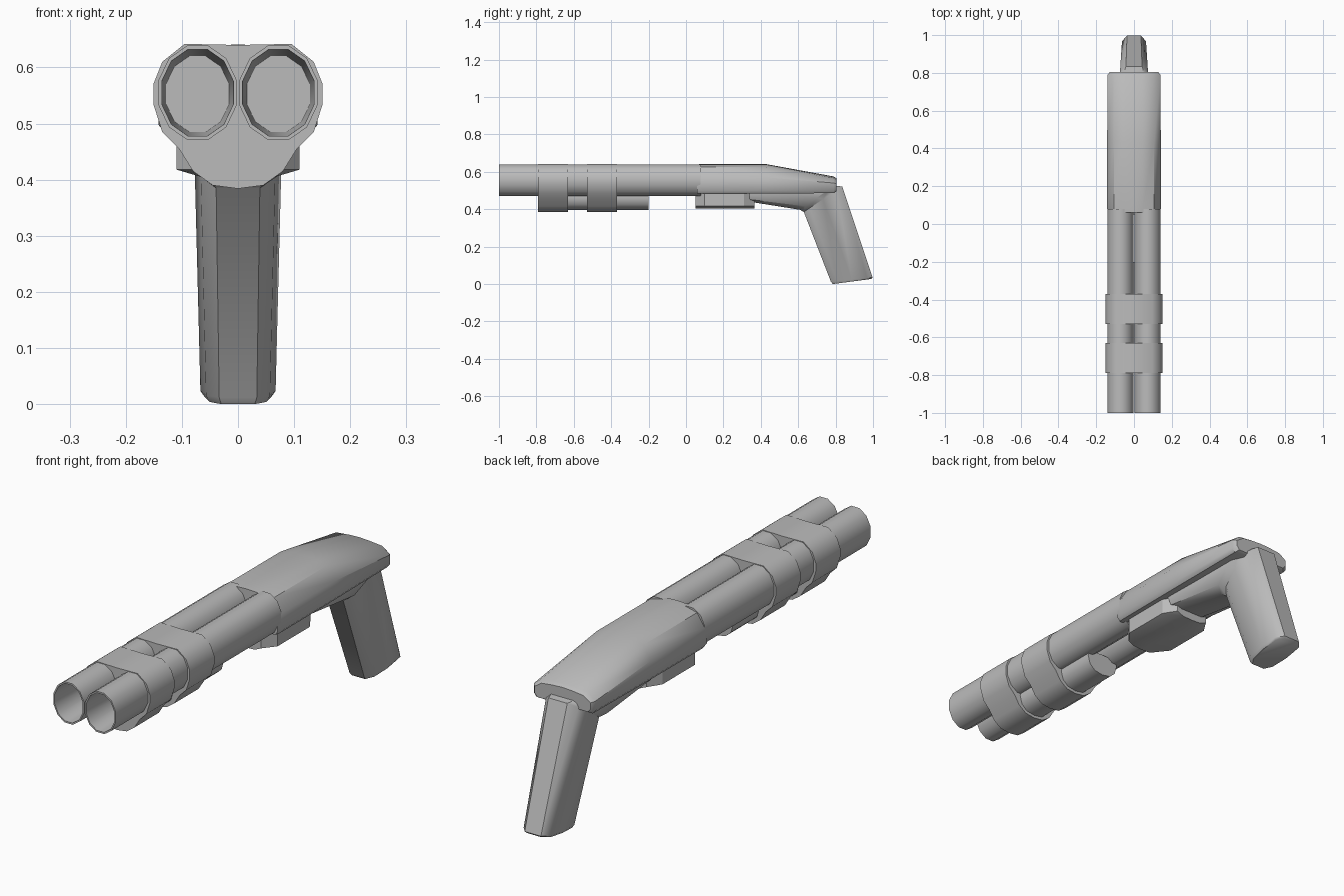
import bpy, bmesh, math

if "Cube" in bpy.data.objects:
    bpy.data.objects.remove(bpy.data.objects["Cube"])

grey = bpy.data.materials.new("gunmetal_grey")
grey.diffuse_color = (0.5, 0.5, 0.5, 1)
grey.use_nodes = True
grey.node_tree.nodes["Principled BSDF"].inputs["Base Color"].default_value = grey.diffuse_color


def loft(name, rings, angle=40, capped=True):
    """Skin a list of equal-length point rings into a closed object."""
    bm = bmesh.new()
    loops = [[bm.verts.new(p) for p in r] for r in rings]
    n = len(rings[0])
    for a, b in zip(loops, loops[1:]):
        for i in range(n):
            bm.faces.new((a[i], a[(i + 1) % n], b[(i + 1) % n], b[i]))
    if capped:
        bm.faces.new(loops[0])
        bm.faces.new(loops[-1])
    bmesh.ops.recalc_face_normals(bm, faces=bm.faces)
    me = bpy.data.meshes.new(name)
    bm.to_mesh(me)
    bm.free()
    me.materials.append(grey)
    ob = bpy.data.objects.new(name, me)
    bpy.context.collection.objects.link(ob)
    bpy.ops.object.select_all(action='DESELECT')
    ob.select_set(True)
    bpy.context.view_layer.objects.active = ob
    bpy.ops.object.shade_smooth_by_angle(angle=math.radians(angle))
    return ob


def mirrored(half):
    """Close a right-hand outline (x, z) from top to bottom by mirroring it."""
    return half + [(-x, z) for x, z in reversed(half) if x > 0]


def section(y, half):
    return [(x, y, z) for x, z in mirrored(half)]


def ellipse(cx, y, cz, rx, rz, n=12):
    return [(cx + rx * math.cos(math.tau * (i + .5) / n), y,
             cz + rz * math.sin(math.tau * (i + .5) / n)) for i in range(n)]


# Twin barrels with open, narrowing bores
for side, x in (("left", -0.072), ("right", 0.072)):
    loft(side + "_barrel", [
        ellipse(x, 0.08, 0.555, 0.072, 0.087),
        ellipse(x, -1.0, 0.555, 0.072, 0.087),
        ellipse(x, -1.0, 0.555, 0.066, 0.080),
        ellipse(x, -0.3, 0.547, 0.040, 0.046)])

# Clamp bands around barrels and magazine
band = [(0, 0.64), (0.095, 0.642), (0.135, 0.61), (0.151, 0.57), (0.151, 0.535),
        (0.135, 0.485), (0.105, 0.455), (0.08, 0.415), (0.045, 0.39), (0, 0.384)]
for name, y in (("front_band", -0.79), ("rear_band", -0.53)):
    loft(name, [section(y, band), section(y + 0.16, band)])

# Magazine tube under the barrels
tube = [(0, 0.49), (0.07, 0.485), (0.075, 0.46), (0.065, 0.425), (0.04, 0.403), (0, 0.396)]
loft("magazine", [section(-0.785, tube), section(-0.2, tube)])


# Receiver with a sloping rear
def receiver_ring(y, top, shoulder, mid, bottom, w):
    return section(y, [(0, top), (0.045 * w / 0.14, top - 0.002), (w * 0.75, shoulder),
                       (w, mid), (w, bottom + 0.015), (w - 0.012, bottom), (0, bottom)])


loft("receiver", [
    receiver_ring(0.06, 0.640, 0.622, 0.57, 0.485, 0.138),
    receiver_ring(0.08, 0.641, 0.625, 0.57, 0.483, 0.142),
    receiver_ring(0.43, 0.641, 0.625, 0.57, 0.484, 0.142),
    receiver_ring(0.79, 0.575, 0.567, 0.54, 0.486, 0.140),
    receiver_ring(0.805, 0.565, 0.557, 0.535, 0.495, 0.128)])

# Lower block under the receiver
loft("lower_block", [section(y, [(0, 0.49), (w, 0.49), (w, 0.418), (w * 0.6, 0.405), (0, 0.403)])
                     for y, w in ((0.05, 0.07), (0.10, 0.11), (0.31, 0.11), (0.365, 0.075))], 30)


# Neck and pistol grip swept as one rounded form
def grip_ring(front, rear, w):
    shape = mirrored([(0.55, 1), (0.95, 0.86), (1, 0.5), (0.85, 0.15), (0.5, 0)])
    return [(x * w, front[0] + (rear[0] - front[0]) * t, front[1] + (rear[1] - front[1]) * t)
            for x, t in shape]


loft("neck_and_grip", [
    grip_ring((0.34, 0.440), (0.34, 0.52), 0.105),
    grip_ring((0.61, 0.397), (0.79, 0.525), 0.100),
    grip_ring((0.63, 0.385), (0.835, 0.522), 0.078),
    grip_ring((0.775, 0.012), (0.998, 0.035), 0.067),
    grip_ring((0.785, 0.0), (0.99, 0.027), 0.060)])
